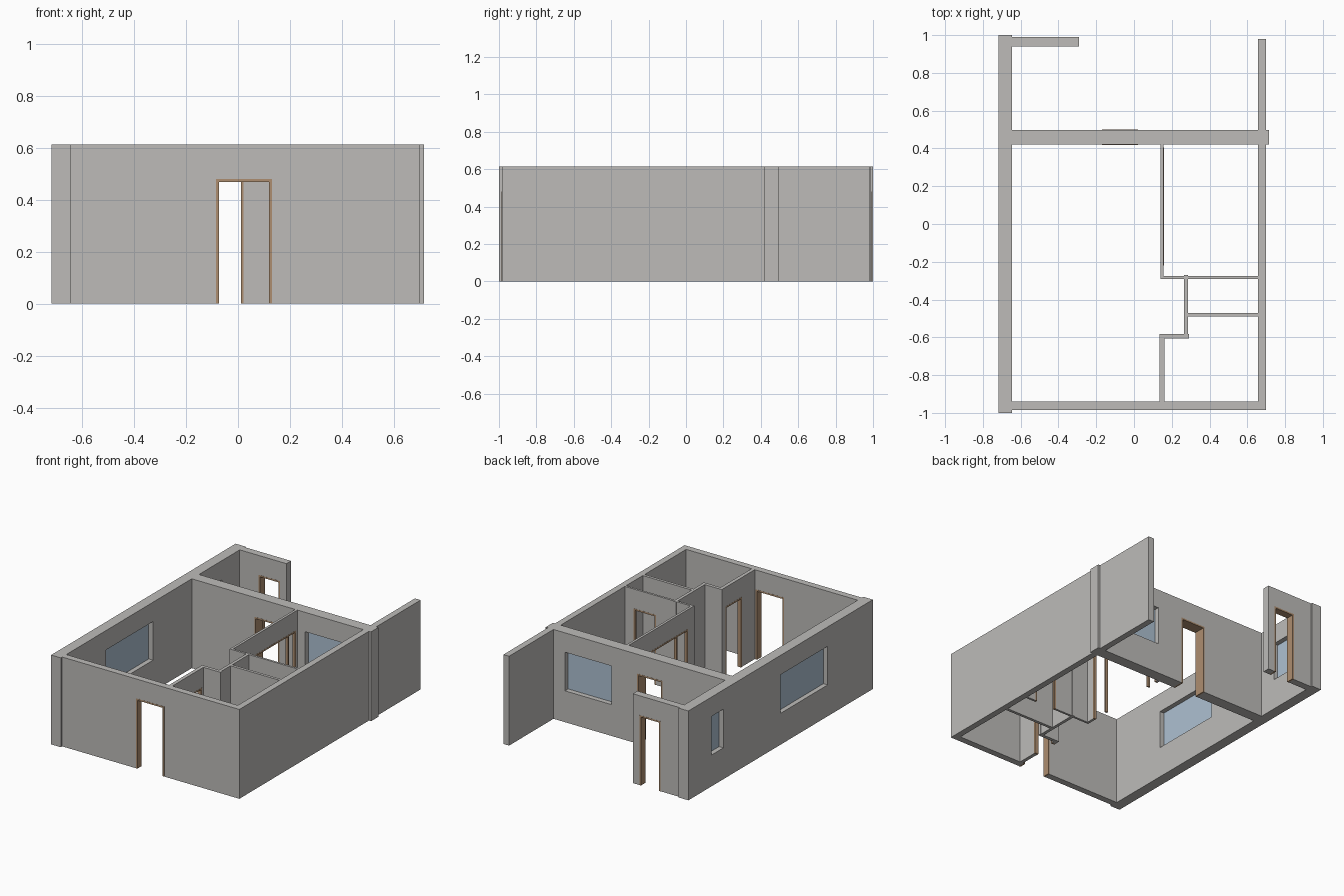
import bpy
import bmesh
from mathutils import Matrix, Vector

cube = bpy.data.objects.get("Cube")
if cube:
    bpy.data.objects.remove(cube, do_unlink=True)

WALL_TOP = 0.613
DOOR_TOP = 0.48
SILL, WINDOW_TOP = 0.215, 0.48
TRIM = 0.011


def material(name, rgb):
    m = bpy.data.materials.new(name)
    m.use_nodes = True
    colour = (*rgb, 1.0)
    m.diffuse_color = colour
    m.node_tree.nodes["Principled BSDF"].inputs["Base Color"].default_value = colour
    return m


plaster = material("grey plaster", (0.51, 0.50, 0.485))
wood = material("tan wood", (0.42, 0.27, 0.16))
pane = material("pale blue glass", (0.42, 0.53, 0.64))


def boxes(name, ranges, mat):
    """One object made from boxes, each given as (x0, x1, y0, y1, z0, z1)."""
    bm = bmesh.new()
    for x0, x1, y0, y1, z0, z1 in ranges:
        centre = Vector((x0 + x1, y0 + y1, z0 + z1)) / 2
        size = Matrix.Diagonal((x1 - x0, y1 - y0, z1 - z0, 1))
        bmesh.ops.create_cube(bm, size=1, matrix=Matrix.Translation(centre) @ size)
    mesh = bpy.data.meshes.new(name)
    bm.to_mesh(mesh)
    bm.free()
    mesh.materials.append(mat)
    obj = bpy.data.objects.new(name, mesh)
    bpy.context.collection.objects.link(obj)
    return obj


def along(wall, a, b, z0, z1, grow=0.0):
    """Box covering a to b along the wall's length, through its thickness."""
    x0, x1, y0, y1 = wall
    if x1 - x0 > y1 - y0:
        return (a, b, y0 - grow, y1 + grow, z0, z1)
    return (x0 - grow, x1 + grow, a, b, z0, z1)


def build_wall(name, wall, doors=(), windows=(), posts=()):
    obj = boxes(name, [(*wall, 0, WALL_TOP)], plaster)
    cuts = [along(wall, a, b, -0.1, DOOR_TOP, 0.05) for a, b in doors]
    cuts += [along(wall, a, b, SILL, WINDOW_TOP, 0.05) for a, b in windows]

    # Openings
    if cuts:
        cutter = boxes(name + "_cutter", cuts, plaster)
        cutter.hide_render = True
        mod = obj.modifiers.new("openings", "BOOLEAN")
        mod.operation = "DIFFERENCE"
        mod.solver = "EXACT"
        mod.object = cutter
        graph = bpy.context.evaluated_depsgraph_get()
        cut_mesh = bpy.data.meshes.new_from_object(obj.evaluated_get(graph))
        obj.modifiers.clear()
        obj.data = cut_mesh
        bpy.data.objects.remove(cutter, do_unlink=True)

    # Door frames: two jambs and a head, flush with the wall
    for i, (a, b) in enumerate(doors):
        head = DOOR_TOP - TRIM
        frame = [
            along(wall, a, a + TRIM, 0, head, 0.001),
            along(wall, b - TRIM, b, 0, head, 0.001),
            along(wall, a, b, head, DOOR_TOP, 0.001),
        ]
        frame += [along(wall, p - TRIM / 2, p + TRIM / 2, 0, head, 0.001) for p in posts]
        boxes(f"{name}_door_frame_{i + 1}", frame, wood)

    # Window panes in the middle of the wall
    x0, x1, y0, y1 = wall
    inset = min(x1 - x0, y1 - y0) / 2 - 0.004
    for i, (a, b) in enumerate(windows):
        boxes(f"{name}_window_pane_{i + 1}", [along(wall, a, b, SILL, WINDOW_TOP, -inset)], pane)


# Outer walls
build_wall("left_wall", (-0.718, -0.645, -1.0, 1.0), windows=[(-0.51, 0.0), (0.62, 0.75)])
build_wall("right_wall", (0.657, 0.70, -0.985, 0.98))
build_wall("front_wall", (-0.645, 0.657, -0.985, -0.94), doors=[(-0.085, 0.13)])
build_wall("cross_wall", (-0.645, 0.716, 0.42, 0.498),
           doors=[(-0.17, 0.022)], windows=[(0.215, 0.57)])
build_wall("back_stub_wall", (-0.645, -0.29, 0.94, 0.99), doors=[(-0.50, -0.34)])

# Inner partitions
build_wall("bedroom_side_wall", (0.14, 0.157, -0.275, 0.42),
           doors=[(-0.22, 0.405)], posts=[-0.10, 0.32])
build_wall("bedroom_front_wall", (0.14, 0.657, -0.29, -0.275), doors=[(0.42, 0.59)])
build_wall("closet_side_wall", (0.265, 0.286, -0.582, -0.27))
build_wall("closet_front_wall", (0.286, 0.657, -0.49, -0.47))
build_wall("hall_return_wall", (0.136, 0.29, -0.605, -0.582))
build_wall("hall_side_wall", (0.136, 0.161, -0.94, -0.605), doors=[(-0.80, -0.62)])
